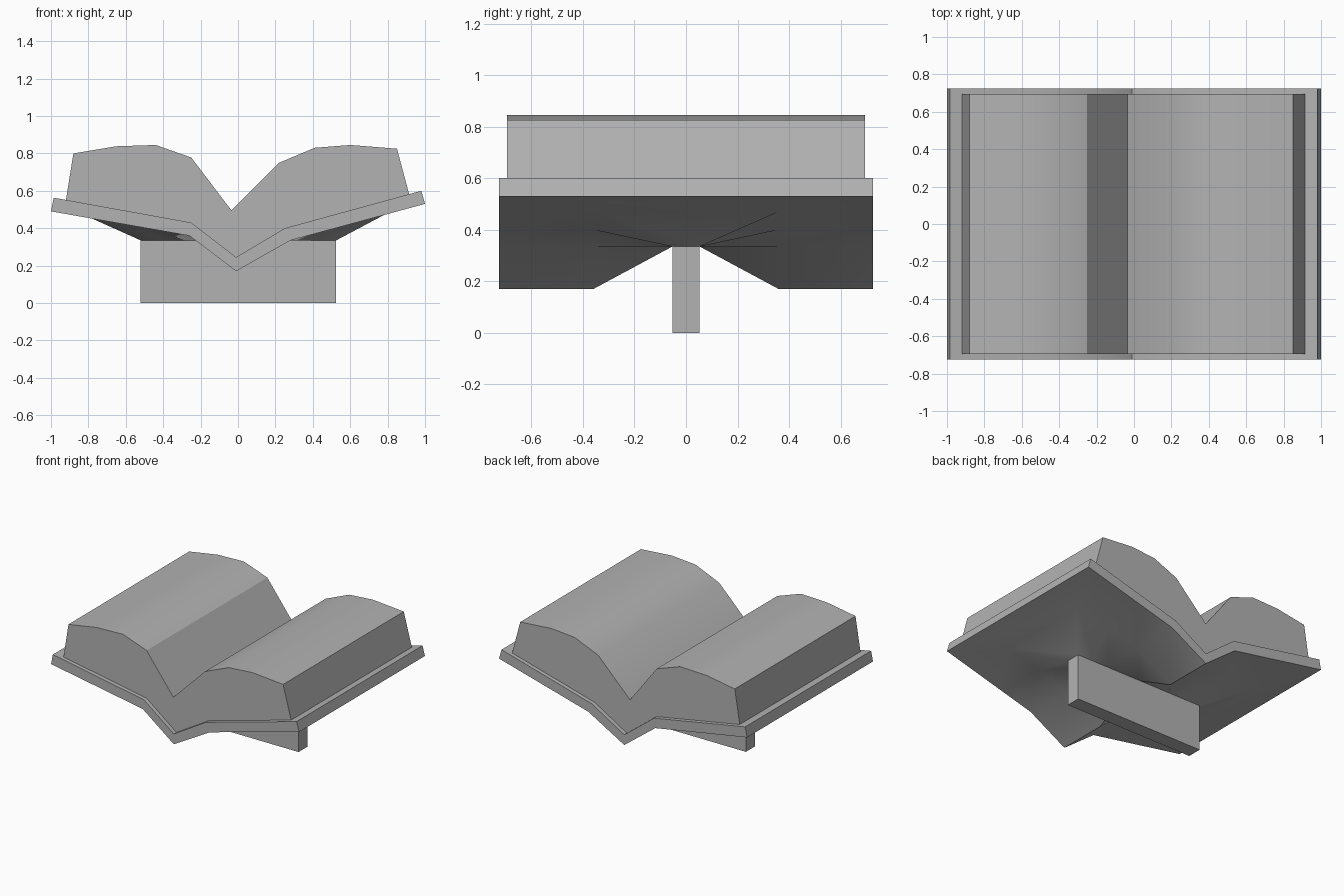
import bpy, bmesh, math

if "Cube" in bpy.data.objects:
    bpy.data.objects.remove(bpy.data.objects["Cube"])

grey = bpy.data.materials.new("mid_grey")
grey.diffuse_color = (0.45, 0.45, 0.45, 1)
grey.use_nodes = True
grey.node_tree.nodes["Principled BSDF"].inputs["Base Color"].default_value = grey.diffuse_color


def finish(name, bm):
    bmesh.ops.recalc_face_normals(bm, faces=bm.faces)
    mesh = bpy.data.meshes.new(name)
    bm.to_mesh(mesh)
    bm.free()
    mesh.materials.append(grey)
    obj = bpy.data.objects.new(name, mesh)
    bpy.context.collection.objects.link(obj)
    bpy.ops.object.select_all(action='DESELECT')
    obj.select_set(True)
    bpy.context.view_layer.objects.active = obj
    bpy.ops.object.shade_smooth_by_angle(angle=math.radians(30))
    return obj


def height(profile, x):
    """Height of a polyline profile at x."""
    for (x0, z0), (x1, z1) in zip(profile, profile[1:]):
        if x <= x1:
            break
    return z0 + (z1 - z0) * (x - x0) / (x1 - x0)


def on(profile, xs):
    return [(x, height(profile, x)) for x in xs]


def loft(name, rings, cap=False):
    """Join rings, each a front profile mirrored to the back at +-y."""
    bm = bmesh.new()
    loops = []
    for y, pts in rings:
        loops.append([bm.verts.new((x, -y, z)) for x, z in pts] +
                     [bm.verts.new((x, y, z)) for x, z in reversed(pts)])
    for a, b in zip(loops, loops[1:]):
        for i in range(len(a)):
            j = (i + 1) % len(a)
            bm.faces.new((a[i], a[j], b[j], b[i]))
    if cap:
        bm.faces.new(loops[-1])
    return finish(name, bm)


# Cover profiles
top = [(-0.985, 0.563), (-0.25, 0.43), (-0.01, 0.245), (0.25, 0.40), (0.98, 0.60)]
bottom = [(-1, 0.49), (-0.26, 0.36), (-0.01, 0.17), (0.28, 0.335), (1, 0.53)]
seat = on(top, [-0.92, -0.52, -0.25, -0.01, 0.25, 0.52, 0.915])
block_x = [-0.52, -0.38, -0.26, -0.01, 0.28, 0.40, 0.525]
block_top = [(x, 0.335) for x in block_x]

# Cover: top rim, edge, underside, funnel down to the stand
loft("book_cover", [
    (0.695, seat),
    (0.725, on(top, [-0.985, -0.52, -0.25, -0.01, 0.25, 0.52, 0.98])),
    (0.725, on(bottom, [-1, -0.52, -0.26, -0.01, 0.28, 0.52, 1])),
    (0.36, on(bottom, [-0.78, -0.52, -0.26, -0.01, 0.28, 0.52, 0.78])),
    (0.053, block_top)])

# Stand block
loft("stand", [(0.053, block_top), (0.053, [(x, 0) for x in block_x])], cap=True)

# Pages: swept outline, open where they sit on the cover
pages = [(-0.88, 0.80), (-0.65, 0.838), (-0.44, 0.845), (-0.25, 0.778), (-0.035, 0.495),
         (0.22, 0.75), (0.41, 0.83), (0.60, 0.845), (0.85, 0.825)]
outline = seat[:1] + pages + seat[:0:-1]
bm = bmesh.new()
front, back = [[bm.verts.new((x, y, z)) for x, z in outline] for y in (-0.695, 0.695)]
for i in range(len(pages) + 1):
    bm.faces.new((front[i], front[i + 1], back[i + 1], back[i]))
bm.faces.new(front)
bm.faces.new(back)
finish("pages", bm)
